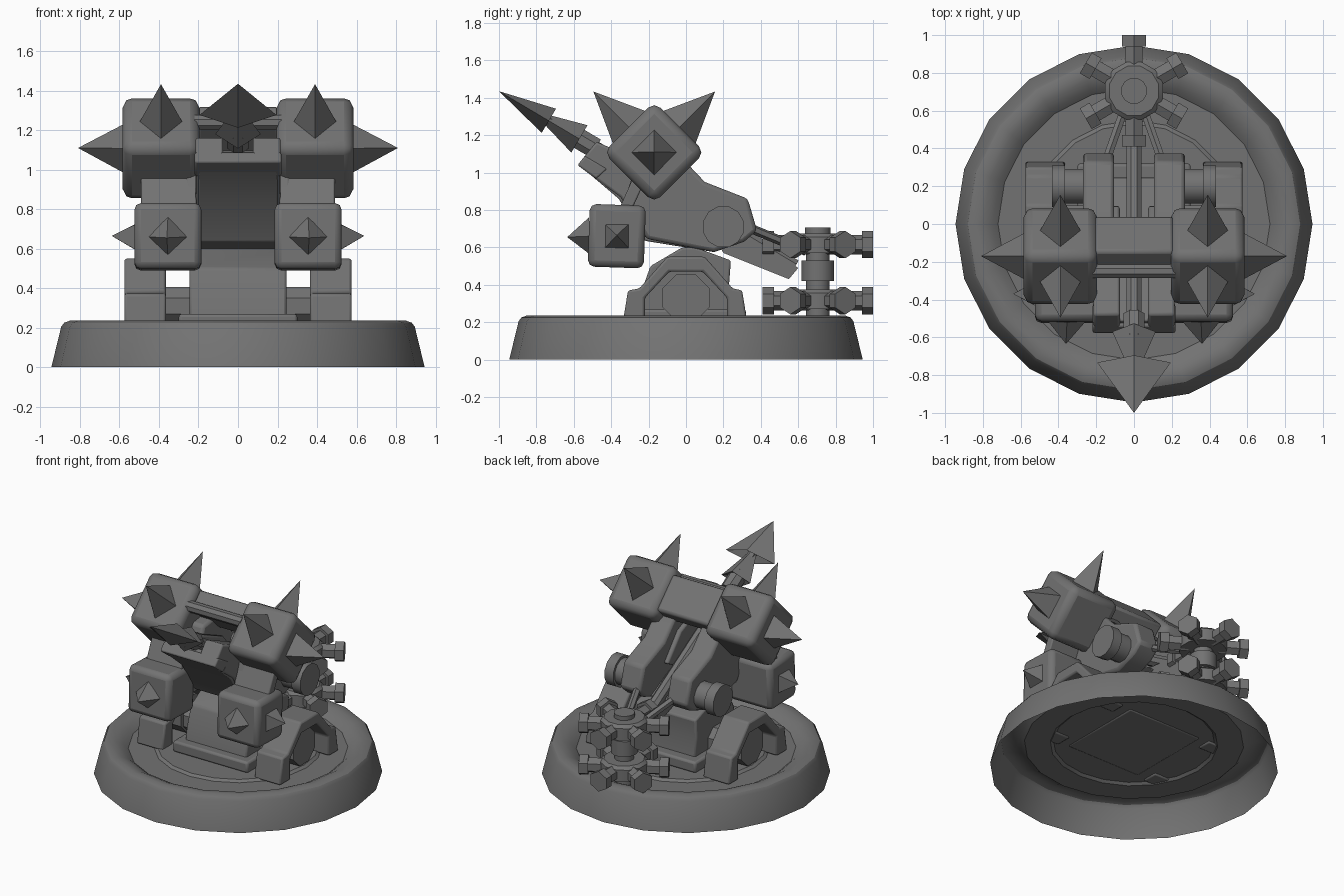
import bpy, bmesh, math
from mathutils import Vector, Matrix

if "Cube" in bpy.data.objects:
    bpy.data.objects.remove(bpy.data.objects["Cube"])

grey = bpy.data.materials.new("dark_grey")
grey.diffuse_color = (.17, .17, .17, 1)
grey.use_nodes = True
grey.node_tree.nodes["Principled BSDF"].inputs["Base Color"].default_value = grey.diffuse_color


def make(name, verts, faces, bevel=0):
    me = bpy.data.meshes.new(name)
    me.from_pydata([tuple(v) for v in verts], [], faces)
    bm = bmesh.new()
    bm.from_mesh(me)
    bmesh.ops.recalc_face_normals(bm, faces=bm.faces)
    bm.to_mesh(me)
    bm.free()
    me.materials.append(grey)
    ob = bpy.data.objects.new(name, me)
    bpy.context.collection.objects.link(ob)
    if bevel:
        m = ob.modifiers.new("bevel", 'BEVEL')
        m.width, m.segments = bevel, 2
    return ob


def plate(name, pts, x0, x1, bevel=0):
    """Side profile (y, z) extruded from x0 to x1."""
    n = len(pts)
    v = [(x0, y, z) for y, z in pts] + [(x1, y, z) for y, z in pts]
    f = [list(range(n)), list(range(n, 2 * n))]
    f += [[i, (i + 1) % n, n + (i + 1) % n, n + i] for i in range(n)]
    return make(name, v, f, bevel)


def box(name, c, size, tilt=0, bevel=0):
    R = Matrix.Rotation(math.radians(tilt), 3, 'X')
    v = [Vector(c) + R @ Vector((sx * size[0] / 2, sy * size[1] / 2, sz * size[2] / 2))
         for sx in (-1, 1) for sy in (-1, 1) for sz in (-1, 1)]
    f = [(0, 1, 3, 2), (4, 5, 7, 6), (0, 1, 5, 4), (2, 3, 7, 6), (0, 2, 6, 4), (1, 3, 7, 5)]
    return make(name, v, f, bevel)


def rod(name, a, b, r, n=12, r2=None):
    a, b = Vector(a), Vector(b)
    q = (b - a).to_track_quat('Z', 'Y')
    v = []
    for p, rad in ((a, r), (b, r if r2 is None else r2)):
        v += [p + q @ Vector((rad * math.cos(t), rad * math.sin(t), 0))
              for t in (2 * math.pi * (i + .5) / n for i in range(n))]
    f = [list(range(n)), list(range(n, 2 * n))]
    f += [[i, (i + 1) % n, n + (i + 1) % n, n + i] for i in range(n)]
    return make(name, v, f)


def spike(name, base, tip, side, rs, ru, notch=0):
    """Four-sided spike; corners lie along side and the direction across it."""
    base, tip, side = Vector(base), Vector(tip), Vector(side).normalized()
    d = (tip - base).normalized()
    up = d.cross(side)
    v = [base + side * rs, base + up * ru, base - side * rs, base - up * ru, tip, base + d * notch]
    f = [(i, (i + 1) % 4, k) for i in range(4) for k in (4, 5)]
    return make(name, v, f)


def lathe(name, prof, n):
    v = [(r * math.cos(2 * math.pi * i / n), r * math.sin(2 * math.pi * i / n), z)
         for r, z in prof for i in range(n)]
    f = [[k * n + i, k * n + (i + 1) % n, (k + 1) * n + (i + 1) % n, (k + 1) * n + i]
         for k in range(len(prof) - 1) for i in range(n)]
    f.append(list(range((len(prof) - 1) * n, len(prof) * n)))
    return make(name, v, f)


# Round hollow base with dished top
lathe("base_ring", [(.945, 0), (.895, .205), (.88, .225), (.85, .236), (.80, .23), (.75, .205),
                    (.72, .18), (.55, .18), (.53, .195), (.44, .195)], 20)

# Central column and foot
box("column_foot", (0, 0, .23), (.6, .64, .08), bevel=.015)
plate("column", [(-.26, .24), (-.24, .36), (-.19, .50), (-.02, .6), (.05, .6), (.24, .53),
                 (.23, .4), (.25, .24)], -.245, .245, .012)

# Belly of the tilted body
plate("belly", [(-.56, 1.03), (-.51, 1.1), (-.1, .8), (.25, .62), (.15, .575),
                (-.22, .635), (-.36, .86)], -.2, .2, .008)
plate("nose_band", [(-.58, 1.04), (-.54, 1.09), (-.42, 1.02), (-.48, .965)], -.22, .22, .01)

for s, side in ((1, "right"), (-1, "left")):
    # Arched floor bracket with octagonal hub
    plate("bracket_" + side, [(-.34, .185), (-.31, .37), (-.25, .38), (-.1, .55), (.1, .55), (.25, .38),
                              (.30, .37), (.33, .185), (.22, .185), (.22, .33), (.09, .47), (-.09, .47),
                              (-.22, .33), (-.22, .185)], s * .365, s * .575, .012)
    rod("bracket_axle_" + side, (s * .2, 0, .31), (s * .4, 0, .31), .105, 8)
    rod("bracket_hub_" + side, (s * .37, 0, .33), (s * .53, 0, .33), .135, 8)

    # Body cheeks
    plate("front_cheek_" + side, [(-.58, 1.04), (-.48, 1.165), (-.05, .98), (.1, .8), (-.21, .645),
                                  (-.35, .87)], s * .075, s * .215, .012)
    plate("rear_cheek_" + side, [(-.24, 1.12), (-.08, 1.14), (.1, .95), (.33, .86), (.38, .69), (.31, .63),
                                 (.15, .575), (-.21, .645), (-.33, .85)], s * .105, s * .27, .02)

    # Pivot bolt
    rod("pivot_" + side, (s * .25, .2, .71), (s * .37, .2, .71), .095, 12)
    rod("pivot_cap_" + side, (s * .365, .2, .71), (s * .435, .2, .71), .113, 12)

    # Upper spiked block
    c = Vector((s * .39, -.17, 1.108))
    box("upper_block_" + side, c, (.39, .385, .385), 45, .048)
    spike("upper_outer_spike_" + side, c + Vector((s * .185, 0, 0)), (s * .81, -.17, 1.11),
          (0, 1, 0), .125, .125)
    for k in (-1, 1):
        d = Vector((0, k * .7071, .7071))
        spike("upper_spike_" + side, c + d * .185, c + d * .46, (1, 0, 0), .11, .125)

    # Lower spiked block and its link
    c = Vector((s * .355, -.37, .66))
    box("lower_block_" + side, c, (.34, .30, .335), -2, .035)
    spike("lower_outer_spike_" + side, c + Vector((s * .16, 0, 0)), (s * .64, -.37, .665),
          (0, 1, 1), .095, .095)
    spike("lower_front_spike_" + side, c + Vector((0, -.145, 0)), (s * .36, -.635, .655),
          (1, 0, 0), .1, .1)
    plate("block_link_" + side, [(-.36, .8), (-.29, .8), (-.2, 1), (-.27, 1)],
          s * .21, s * .49, .008)

    # Rear strut toward the reel
    rod("rear_strut_" + side, (s * .16, .3, .72), (s * .04, .64, .58), .025, 6)

# Bars joining the upper blocks
box("cross_bar", (0, -.10, 1.18), (.42, .27, .14), -45, .02)
rod("cross_rod", (-.22, -.25, 1.24), (.22, -.25, 1.24), .04, 8)

# Harpoon: axis runs from the tip down through the body
tip = Vector((0, -1, 1.435))
ax = Vector((0, .86, -.51)).normalized()
spike("harpoon_head", tip + ax * .31, tip, (1, 0, 0), .195, .075, .07)
rod("harpoon_neck", tip + ax * .2, tip + ax * .4, .03, 6)
spike("harpoon_second_head", tip + ax * .5, tip + ax * .2, (1, 0, 0), .115, .085, .03)
rod("harpoon_collar", tip + ax * .45, tip + ax * .6, .06, 8)
rod("harpoon_shaft", tip + ax * .58, tip + ax * 1.84, .042, 8)
plate("rear_paddle", [(.15, .66), (.38, .63), (.6, .49), (.55, .43), (.2, .57)], -.04, .04)

# Reel tower: two six-spoked wheels on a post
cy = .705
rod("reel_post", (0, cy, .2), (0, cy, .66), .065, 12)
rod("reel_cap", (0, cy, .64), (0, cy, .705), .07, 12)
rod("reel_collar", (0, cy, .42), (0, cy, .53), .09, 12)
for z, level in ((.315, "lower"), (.615, "upper")):
    rod("wheel_hub_" + level, (0, cy, z - .045), (0, cy, z + .04), .158, 12)
    rod("wheel_hub_top_" + level, (0, cy, z + .04), (0, cy, z + .06), .158, 12, .135)
    for i in range(6):
        a = math.radians(30 + 60 * i)
        p = lambda r: (r * math.cos(a), cy + r * math.sin(a), z)
        rod("wheel_spoke_" + level, p(.1), p(.25), .052, 6)
        rod("wheel_bolt_" + level, p(.235), p(.295), .073, 6)

# Smooth the shallow angles, keep hard edges
for ob in bpy.context.collection.objects:
    ob.select_set(True)
    bpy.context.view_layer.objects.active = ob
bpy.ops.object.shade_smooth_by_angle(angle=math.radians(31))
